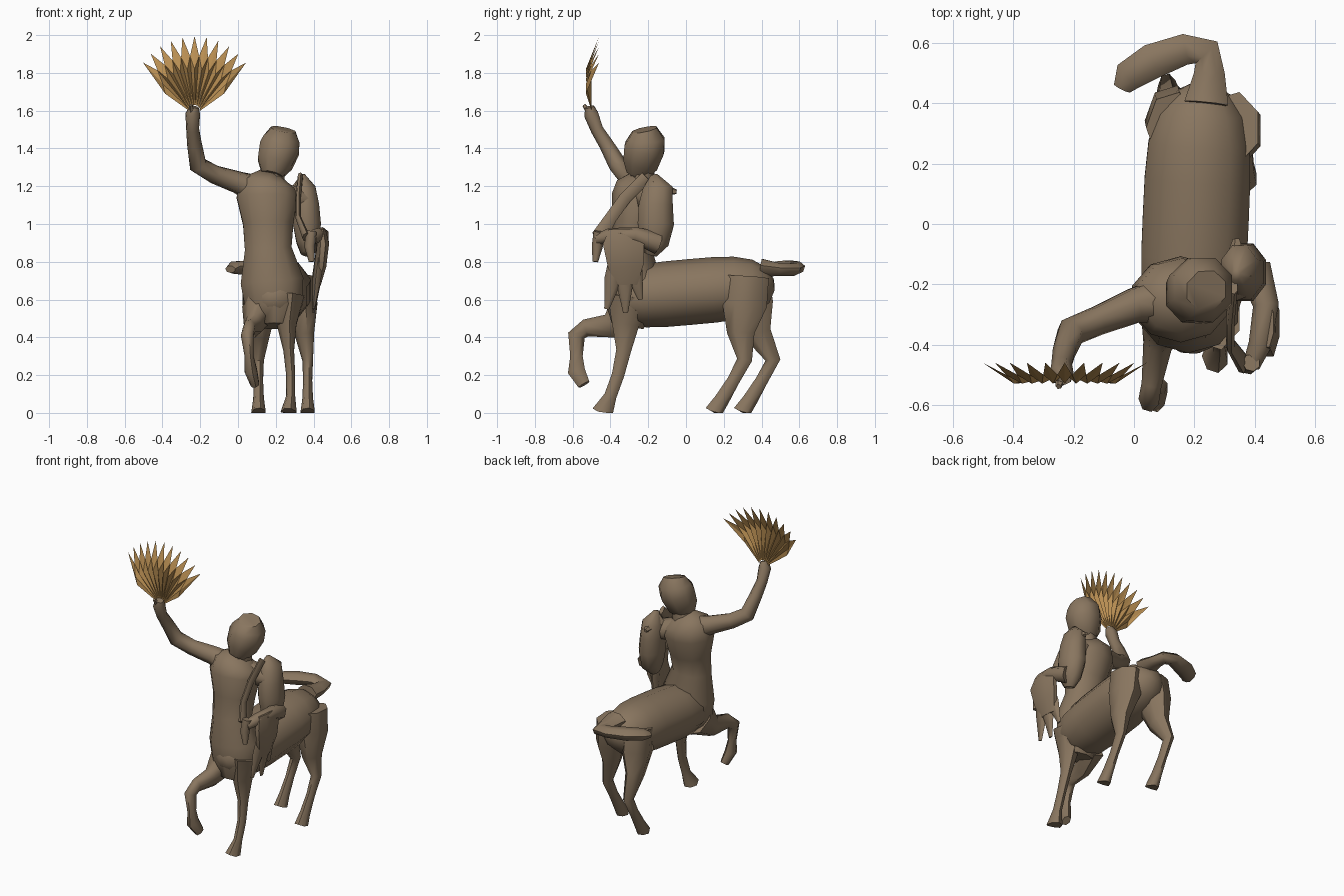
import bpy, bmesh
from math import sin, cos, pi, radians, sqrt
from mathutils import Vector

default_cube = bpy.data.objects.get("Cube")
if default_cube:
    bpy.data.objects.remove(default_cube)

ALONG_X, ALONG_Y, ALONG_Z = Vector((1, 0, 0)), Vector((0, 1, 0)), Vector((0, 0, 1))


def make_material(name, colour):
    material = bpy.data.materials.new(name)
    material.use_nodes = True
    material.diffuse_color = (*colour, 1)
    shader = next(node for node in material.node_tree.nodes if node.type == 'BSDF_PRINCIPLED')
    shader.inputs["Base Color"].default_value = (*colour, 1)
    return material


brown = make_material("warm brown", (.25, .18, .115))
gold = make_material("fan gold", (.48, .27, .085))


def add_object(name, bm, material):
    mesh = bpy.data.meshes.new(name)
    bm.to_mesh(mesh)
    bm.free()
    mesh.materials.append(material)
    part = bpy.data.objects.new(name, mesh)
    bpy.context.collection.objects.link(part)
    return part


def limb(name, path, radii, flat=1, sides=7, axis=ALONG_X, sharp=60):
    """Loft rings along a path; flat scales each ring across the given axis."""
    bm = bmesh.new()
    points = [Vector(point) for point in path]
    rings = []
    for index, (centre, radius) in enumerate(zip(points, radii)):
        following = points[min(index + 1, len(points) - 1)]
        tangent = (following - points[max(index - 1, 0)]).normalized()
        across = (axis - tangent * axis.dot(tangent)).normalized()
        depth = tangent.cross(across) * flat
        ring = []
        for side in range(sides):
            turn = 2 * pi * (side + .5) / sides
            corner = centre + (across * cos(turn) + depth * sin(turn)) * radius
            corner.z = max(corner.z, 0)
            ring.append(bm.verts.new(corner))
        rings.append(ring)
    for lower, upper in zip(rings, rings[1:]):
        for side in range(sides):
            bm.faces.new((lower[side - 1], lower[side], upper[side], upper[side - 1]))
    bm.faces.new(rings[0])
    bm.faces.new(rings[-1])
    bmesh.ops.recalc_face_normals(bm, faces=bm.faces)
    part = add_object(name, bm, brown)
    bpy.ops.object.select_all(action='DESELECT')
    part.select_set(True)
    bpy.context.view_layer.objects.active = part
    bpy.ops.object.shade_smooth_by_angle(angle=radians(sharp))


# Horse body: a rounded barrel that rises a little towards the rump
steps = [sin(pi / 2 * (index / 5 - 1) * .92) for index in range(11)]
limb("horse_barrel",
     [(.205 + .02 * step, .02 + .45 * step, .64 + .04 * step) for step in steps],
     [.185 * sqrt(1 - step ** 4) for step in steps], flat=.94, sides=10)

# Human upper body, running down into the horse chest
limb("torso",
     [(.19, -.31, .46), (.19, -.29, .56), (.18, -.28, .7), (.16, -.29, .87), (.16, -.27, 1),
      (.155, -.25, 1.14), (.16, -.24, 1.21), (.18, -.23, 1.26)],
     [.1, .16, .175, .13, .14, .17, .15, .07], flat=.85, sides=10)
limb("neck", [(.18, -.23, 1.2), (.2, -.23, 1.33)], [.07, .06])
limb("head",
     [(.18, -.26, 1.26), (.195, -.24, 1.32), (.22, -.22, 1.4), (.23, -.21, 1.45), (.24, -.22, 1.5)],
     [.06, .1, .115, .105, .07], sides=8, sharp=50)

# Raised right arm
limb("right_arm",
     [(.1, -.25, 1.18), (0, -.27, 1.22), (-.12, -.32, 1.26), (-.21, -.36, 1.31),
      (-.23, -.42, 1.42), (-.24, -.47, 1.5), (-.24, -.5, 1.58), (-.23, -.51, 1.62)],
     [.08, .06, .05, .05, .04, .035, .04, .025], axis=ALONG_Y)
limb("right_thumb", [(-.24, -.5, 1.57), (-.25, -.54, 1.63)], [.02, .01], sides=5)


# Legs: shared thickness from thigh to hoof
def leg(name, path, radii):
    limb(name, path, radii, flat=1.35)


def hind_leg(name, hip_x, foot_x, swing):
    joints = [(.32, .72), (.31, .57), (.29, .42), (.31, .28), (.25, .17), (.19, .07), (.15, 0)]
    path = []
    for y, z in joints:
        drop = min(1, (.72 - z) * 2.3) ** 1.4
        path.append((hip_x + (foot_x - hip_x) * drop, y + swing * drop, z))
    leg(name, path, [.09, .09, .055, .03, .025, .03, .04])


hind_leg("left_hind_leg", .33, .37, 0)
hind_leg("right_hind_leg", .13, .11, .15)
leg("left_foreleg",
    [(.27, -.3, .62), (.26, -.32, .47), (.27, -.33, .33), (.28, -.36, .2), (.28, -.4, .09),
     (.27, -.44, 0)],
    [.09, .055, .03, .025, .025, .045])
leg("right_foreleg",
    [(.11, -.3, .55), (.08, -.4, .46), (.06, -.53, .45), (.05, -.58, .41), (.06, -.58, .3),
     (.07, -.58, .22), (.09, -.54, .15)],
    [.09, .05, .035, .035, .025, .035, .025])

# Tail swept round to the right
limb("tail",
     [(.24, .4, .77), (.25, .5, .76), (.24, .57, .76), (.17, .58, .77), (.06, .54, .77),
      (-.02, .49, .77), (-.04, .45, .76)],
     [.05, .035, .035, .035, .04, .035, .02], flat=1.5, axis=ALONG_Z)

# Draped left arm
limb("left_shoulder_drape",
     [(.34, -.17, 1.26), (.35, -.15, 1.19), (.36, -.16, 1.1), (.365, -.16, 1), (.37, -.17, .9),
      (.36, -.19, .84)],
     [.015, .065, .075, .08, .065, .03], flat=1.3, sides=8)
limb("drape_corner", [(.34, -.18, 1.19), (.34, -.05, 1.17)], [.06, .012], sides=5)
limb("left_shoulder", [(.22, -.22, 1.15), (.37, -.18, 1.12)], [.08, .06], axis=ALONG_Z)
limb("left_forearm",
     [(.4, -.15, .9), (.44, -.27, .94), (.42, -.4, .94), (.39, -.47, .92)],
     [.06, .045, .04, .03])
limb("left_hand", [(.39, -.46, .96), (.38, -.47, .88), (.39, -.48, .8)], [.03, .03, .015])
limb("front_strap",
     [(.33, -.21, 1.25), (.32, -.32, 1.14), (.32, -.4, 1.03), (.36, -.46, .93)],
     [.015, .015, .015, .02], flat=2.2)

# Hanging cloth with pointed folds
limb("hanging_cloth",
     [(.44, -.33, .97), (.45, -.33, .9), (.44, -.32, .78), (.42, -.32, .68)],
     [.025, .035, .03, .02], flat=3.4, sides=8)
for place, tip_y, tip_z in (("front", -.42, .55), ("middle", -.32, .53), ("back", -.24, .6)):
    top = Vector((.45, -.33, .95))
    tip = Vector((.4, tip_y, tip_z))
    limb(place + "_cloth_fold", [top, top.lerp(tip, .6), tip], [.025, .025, .007],
         flat=2, sides=5)

# Pleated fan: pointed leaves that bend back at the tips
bm = bmesh.new()
leaves = 11


def fan_point(fraction, spread, radius, y):
    turn = radians(90 + spread * (fraction - .5))
    return bm.verts.new((radius * cos(turn) - .23, y, radius * sin(turn) + 1.6))


edges = [index / leaves for index in range(leaves + 1)]
roots = [fan_point(edge, 180, .03, -.5) for edge in edges]
valleys = [fan_point(edge, 104, .29, -.5) for edge in edges[1:-1]]
valleys = [fan_point(0, 120, .18, -.53), *valleys, fan_point(1, 120, .18, -.53)]
for index in range(leaves):
    middle = (index + .5) / leaves
    tip = fan_point(index / (leaves - 1), 94, .37 + .025 * sin(pi * middle), -.46)
    ridge = fan_point(middle, 110, .22, -.53)
    outline = [roots[index], roots[index + 1], valleys[index + 1], tip, valleys[index]]
    for corner, neighbour in zip(outline, outline[1:] + outline[:1]):
        bm.faces.new((neighbour, corner, ridge))
add_object("fan", bm, gold)
